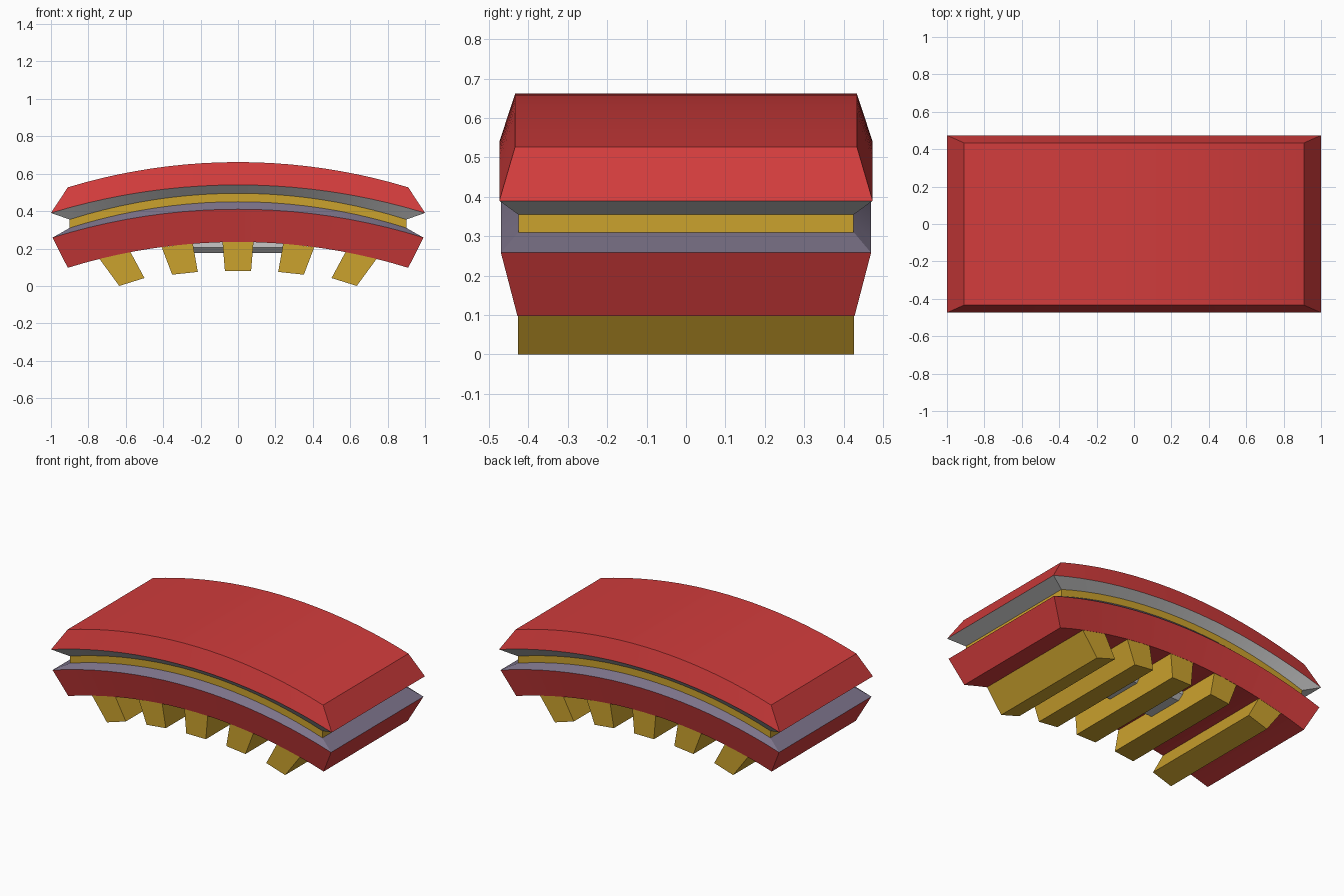
import bpy, bmesh, math

if "Cube" in bpy.data.objects:
    bpy.data.objects.remove(bpy.data.objects["Cube"])

SEGS = 20


def material(name, rgb):
    m = bpy.data.materials.new(name)
    m.diffuse_color = (*rgb, 1.0)
    m.use_nodes = True
    m.node_tree.nodes["Principled BSDF"].inputs["Base Color"].default_value = m.diffuse_color
    return m


RED = material("red", (0.64, 0.045, 0.045))
GOLD = material("gold", (0.60, 0.36, 0.027))
GREY = material("light grey", (0.58, 0.58, 0.58))
PURPLE = material("purple grey", (0.20, 0.17, 0.25))


def finish(name, bm, mat, smooth=False):
    bmesh.ops.recalc_face_normals(bm, faces=bm.faces)
    me = bpy.data.meshes.new(name)
    bm.to_mesh(me)
    bm.free()
    me.materials.append(mat)
    ob = bpy.data.objects.new(name, me)
    bpy.context.collection.objects.link(ob)
    if smooth:
        bpy.ops.object.select_all(action='DESELECT')
        ob.select_set(True)
        bpy.context.view_layer.objects.active = ob
        bpy.ops.object.shade_smooth_by_angle(angle=math.radians(12))
    return ob


def arc(hx, z_end, z_mid):
    """Circular arc over x = -hx..hx."""
    rise = z_mid - z_end
    r = (hx * hx + rise * rise) / (2 * rise)
    xs = [hx * (2 * i / SEGS - 1) for i in range(SEGS + 1)]
    return [(x, z_mid - r + math.sqrt(r * r - x * x)) for x in xs]


def curved_layer(name, upper, lower, mat, cap=None):
    """Walls between two arched rectangles, with an optional arched cap."""
    bm = bmesh.new()
    rows = []
    for hx, ze, zm, hy in (upper, lower):
        pts = arc(hx, ze, zm)
        rows.append([[bm.verts.new((x, y, z)) for x, z in pts] for y in (-hy, hy)])
    (uf, ub), (lf, lb) = rows
    for i in range(SEGS):
        for a, b in ((uf, lf), (ub, lb)):
            bm.faces.new((a[i], a[i + 1], b[i + 1], b[i]))
        if cap == "top":
            bm.faces.new((uf[i], uf[i + 1], ub[i + 1], ub[i]))
        elif cap == "bottom":
            bm.faces.new((lf[i], lf[i + 1], lb[i + 1], lb[i]))
    for i in (0, SEGS):
        bm.faces.new((uf[i], ub[i], lb[i], lf[i]))
    return finish(name, bm, mat, smooth=True)


# Arched outlines from top to bottom: half length, end z, middle z, half width
TOP = (0.91, 0.527, 0.662, 0.434)
UPPER_RIM = (1.0, 0.39, 0.54, 0.474)
BAND_TOP = (0.90, 0.355, 0.495, 0.426)
BAND_BOTTOM = (0.90, 0.31, 0.45, 0.426)
LOWER_RIM = (0.992, 0.258, 0.41, 0.47)
BOTTOM = (0.91, 0.097, 0.235, 0.428)

curved_layer("upper_cover", TOP, UPPER_RIM, RED, "top")
curved_layer("upper_lining", UPPER_RIM, BAND_TOP, GREY)
curved_layer("middle_band", BAND_TOP, BAND_BOTTOM, GOLD)
curved_layer("lower_lining", BAND_BOTTOM, LOWER_RIM, PURPLE)
curved_layer("lower_cover", LOWER_RIM, BOTTOM, RED, "bottom")


# Ribs under the body: front profile pulled along y
def rib(name, profile, hy=0.427):
    bm = bmesh.new()
    f = [bm.verts.new((x, -hy, z)) for x, z in profile]
    b = [bm.verts.new((x, hy, z)) for x, z in profile]
    bm.faces.new(f)
    bm.faces.new(b)
    for i in range(4):
        j = (i + 1) % 4
        bm.faces.new((f[i], f[j], b[j], b[i]))
    finish(name, bm, GOLD)


INNER = [(0.215, 0.075), (0.352, 0.06), (0.408, 0.207), (0.242, 0.228)]
OUTER = [(0.50, 0.042), (0.635, 0.0), (0.742, 0.146), (0.575, 0.181)]
rib("middle_rib", [(-0.07, 0.08), (0.07, 0.08), (0.083, 0.236), (-0.083, 0.236)])
for side, s in (("left", -1), ("right", 1)):
    rib(side + "_inner_rib", [(s * x, z) for x, z in INNER])
    rib(side + "_outer_rib", [(s * x, z) for x, z in OUTER])

# Chamfered plate between the middle ribs
bm = bmesh.new()
loops = []
for hx, hy, z in ((0.28, 0.15, 0.24), (0.28, 0.15, 0.205), (0.25, 0.12, 0.175)):
    loops.append([bm.verts.new((sx * hx, sy * hy, z))
                  for sx, sy in ((-1, -1), (1, -1), (1, 1), (-1, 1))])
for a, b in zip(loops, loops[1:]):
    for i in range(4):
        j = (i + 1) % 4
        bm.faces.new((a[i], a[j], b[j], b[i]))
bm.faces.new(loops[0])
bm.faces.new(loops[-1])
finish("underside_plate", bm, GREY)
